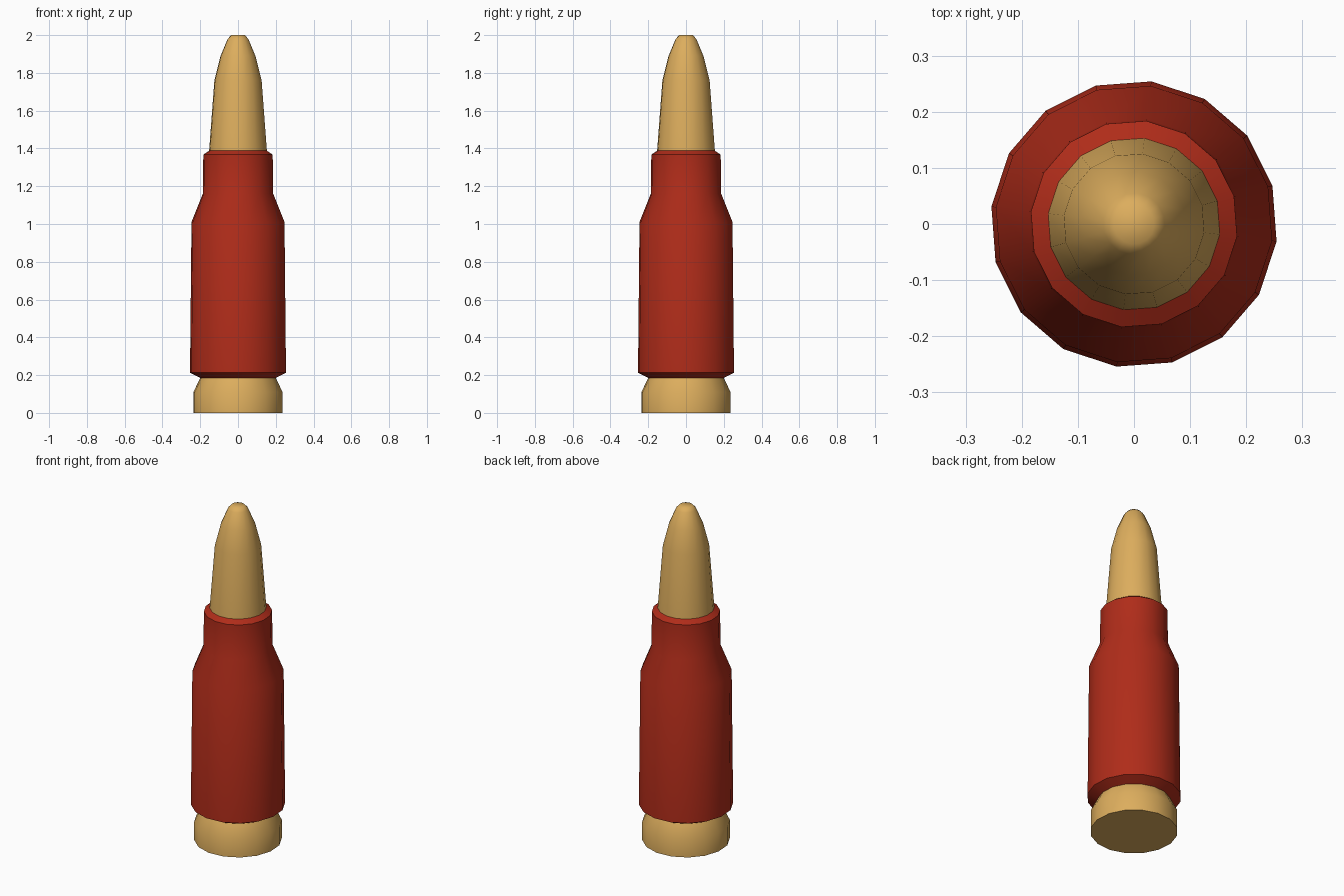
import bpy, bmesh
from math import cos, sin, radians

if "Cube" in bpy.data.objects:
    bpy.data.objects.remove(bpy.data.objects["Cube"])

SIDES = 16
TURN = radians(-7)


def material(name, color):
    m = bpy.data.materials.new(name)
    m.diffuse_color = color
    m.use_nodes = True
    m.node_tree.nodes["Principled BSDF"].inputs["Base Color"].default_value = m.diffuse_color
    return m


def lathe(name, profile, mat, angle, cap_bottom=False, cap_top=False):
    """Spin (radius, z) points around z."""
    bm = bmesh.new()
    step = radians(360 / SIDES)
    rings = [[bm.verts.new((r * cos(TURN + i * step), r * sin(TURN + i * step), z))
              for i in range(SIDES)] for r, z in profile]
    for a, b in zip(rings, rings[1:]):
        for i in range(SIDES):
            j = (i + 1) % SIDES
            bm.faces.new((a[i], a[j], b[j], b[i]))
    if cap_bottom:
        bm.faces.new(rings[0][::-1])
    if cap_top:
        bm.faces.new(rings[-1])
    mesh = bpy.data.meshes.new(name)
    bm.to_mesh(mesh)
    bm.free()
    mesh.materials.append(mat)
    ob = bpy.data.objects.new(name, mesh)
    bpy.context.collection.objects.link(ob)
    bpy.ops.object.select_all(action='DESELECT')
    ob.select_set(True)
    bpy.context.view_layer.objects.active = ob
    bpy.ops.object.shade_smooth_by_angle(angle=radians(angle))
    return ob


brass = material("brass", (0.72, 0.42, 0.11, 1))
red = material("red", (0.43, 0.025, 0.01, 1))

# Rim at the foot, with its tapered groove
lathe("rim", [(0.238, 0), (0.238, 0.11), (0.201, 0.185)], brass, 30, cap_bottom=True)

# Casing: bottom chamfer, body, shoulder, neck and lip
lathe("casing", [(0.201, 0.185), (0.256, 0.213), (0.248, 1.01), (0.188, 1.16),
                 (0.185, 1.367), (0.154, 1.388)], red, 30)

# Pointed tip
lathe("tip", [(0.154, 1.388), (0.126, 1.76), (0.093, 1.89), (0.055, 1.98),
              (0.036, 2.0)], brass, 70, cap_top=True)
